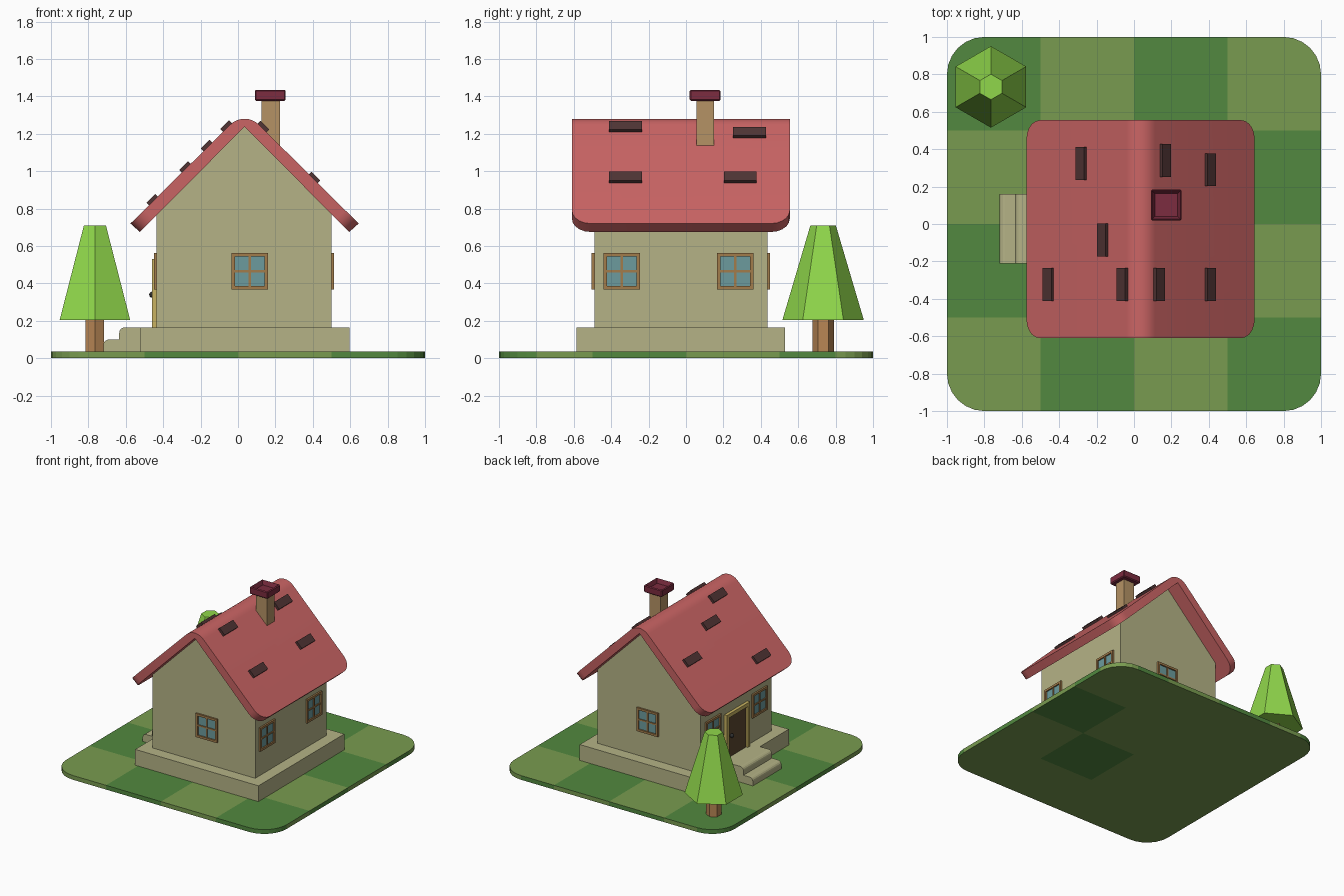
import bpy, bmesh
from math import sin, cos, pi, radians
from mathutils import Matrix, Vector

if "Cube" in bpy.data.objects:
    bpy.data.objects.remove(bpy.data.objects["Cube"])

COLORS = {
    "grass_light": (.19, .33, .08), "grass_dark": (.085, .25, .05), "plaster": (.46, .45, .24),
    "roof_red": (.60, .13, .13), "shingle": (.08, .035, .035), "brick": (.46, .29, .13),
    "cap": (.20, .025, .05), "bark": (.48, .24, .09), "leaf": (.28, .68, .07),
    "door_brown": (.11, .065, .03), "door_trim": (.58, .45, .12), "iron": (.03, .03, .03),
    "glass": (.15, .33, .34), "window_wood": (.36, .20, .07)}
MATS = {}
for key, c in COLORS.items():
    MATS[key] = bpy.data.materials.new(key)
    MATS[key].diffuse_color = (*c, 1)

CX, CY, G = .035, -.027, .035      # house centre and ground height


def finish(name, bm, *mats):
    bmesh.ops.recalc_face_normals(bm, faces=bm.faces)
    me = bpy.data.meshes.new(name)
    bm.to_mesh(me)
    bm.free()
    ob = bpy.data.objects.new(name, me)
    bpy.context.collection.objects.link(ob)
    for m in mats:
        me.materials.append(MATS[m])
    return ob


def add_box(bm, lo, hi, mat=0):
    lo, hi = Vector(lo), Vector(hi)
    m = Matrix.Translation((lo + hi) / 2) @ Matrix.Diagonal((*(hi - lo), 1))
    verts = bmesh.ops.create_cube(bm, size=1, matrix=m)["verts"]
    for f in {f for v in verts for f in v.link_faces}:
        f.material_index = mat


def box(name, lo, hi, mat):
    bm = bmesh.new()
    add_box(bm, lo, hi)
    return finish(name, bm, mat)


def arc(cx, cy, r, a0, a1, n):
    angles = [radians(a0 + (a1 - a0) * i / n) for i in range(n + 1)]
    return [(cx + r * cos(a), cy + r * sin(a)) for a in angles]


def extrude(points, vec):
    bm = bmesh.new()
    f = bm.faces.new([bm.verts.new(p) for p in points])
    new = bmesh.ops.extrude_face_region(bm, geom=[f], use_keep_orig=True)["geom"]
    bmesh.ops.translate(bm, vec=vec, verts=[g for g in new if isinstance(g, bmesh.types.BMVert)])
    return bm


def extrude_y(profile, y0, y1):
    return extrude([(x, y0, z) for x, z in profile], (0, y1 - y0, 0))


# Checkered lawn with rounded corners
outline = [p for k, (sx, sy) in enumerate([(1, 1), (-1, 1), (-1, -1), (1, -1)])
           for p in arc(.8 * sx, .8 * sy, .2, 90 * k, 90 * k + 90, 6)]
bm = extrude([(x, y, 0) for x, y in outline], (0, 0, G))
for axis in ((1, 0, 0), (0, 1, 0)):
    for d in (-.5, 0, .5):
        bmesh.ops.bisect_plane(bm, geom=bm.verts[:] + bm.edges[:] + bm.faces[:],
                               plane_co=Vector(axis) * d, plane_no=axis)
bm.normal_update()
for f in bm.faces:
    c = f.calc_center_median()
    i, j = int((c.x + 1) // .5), int((c.y + 1) // .5)
    below = c.z < .001
    f.material_index = (i, j) in ((3, 2), (2, 1)) if below else (i + j) % 2
finish("lawn", bm, "grass_light", "grass_dark")

# Foundation and gabled walls
box("foundation", (-.525, -.585, G), (.595, .53, .165), "plaster")
wall = [(-.435, .165), (.5, .165), (.5, .775), (CX, 1.245), (-.435, .775)]
finish("walls", extrude_y(wall, -.49, .435), "plaster")

# Front steps with rounded nosings
for name, x, top in (("lower_step", -.72, .10), ("upper_step", -.635, .165)):
    prof = [(-.525, G), (-.525, top)] + arc(x + .03, top - .03, .03, 90, 180, 4) + [(x, G)]
    finish(name, extrude_y(prof, -.21, .16), "plaster")

# Roof sheet: rounded ridge, rounded eave corners
r = .11
prof = [(CX - .61, .72)] + arc(CX, 1.28 - r, r, 135, 45, 8) + \
       [(CX + .61, .72), (CX + .56, .675), (CX, 1.237), (CX - .56, .675)]
bm = extrude_y(prof, -.61, .555)
corners = [e for e in bm.edges if all(v.co.z < .73 for v in e.verts)
           and abs(e.verts[0].co.y - e.verts[1].co.y) < .01]
bmesh.ops.bevel(bm, geom=corners, offset=.1, segments=5, profile=.5, affect='EDGES')
roof = finish("roof", bm, "roof_red")
bpy.context.view_layer.objects.active = roof
roof.select_set(True)
bpy.ops.object.shade_smooth_by_angle(angle=radians(30))

# Loose shingles lying on the slopes: (x, y)
for n, (x, y) in enumerate([(-.28, .323), (.165, .34), (.405, .29), (-.165, -.085), (-.455, -.323),
                            (-.06, -.323), (.133, -.323), (.405, -.323)]):
    ob = box(f"shingle_{n + 1}", (-.033, -.088, -.015), (.033, .088, .015), "shingle")
    side = 1 if x > CX else -1
    ob.location = (x, y, 1.333 - abs(x - CX))
    ob.rotation_euler.y = side * pi / 4

# Chimney and hollow cap
box("chimney", (.125, .055, 1.05), (.225, .15, 1.38), "brick")
bm = bmesh.new()
add_box(bm, (.09, .02, 1.375), (.255, .185, 1.435))
bmesh.ops.bevel(bm, geom=[e for e in bm.edges], offset=.007, segments=1, affect='EDGES')
bm.normal_update()
top = max(bm.faces, key=lambda f: f.calc_center_median().z)
bmesh.ops.inset_region(bm, faces=[top], thickness=.02)
bmesh.ops.translate(bm, vec=(0, 0, -.035), verts=top.verts[:])
finish("chimney_cap", bm, "cap")


# Four-pane windows, modelled facing -y and turned to each wall
def window(name, x, y, turn):
    bm = bmesh.new()
    h, b = .097, .018
    add_box(bm, (-h + .01, -.003, -h + .01), (h - .01, .01, h - .01), 1)
    for s in (-1, 1):
        a, c = sorted((s * h, s * (h - b)))
        add_box(bm, (a, -.014, -h), (c, .01, h))
        add_box(bm, (-h + b, -.014, a), (h - b, .01, c))
    add_box(bm, (-.006, -.010, -h + b), (.006, .01, h - b))
    add_box(bm, (-h + b, -.010, -.006), (h - b, .01, .006))
    ob = finish(name, bm, "window_wood", "glass")
    ob.location = (x, y, .465)
    ob.rotation_euler.z = radians(turn)


window("window_front", .063, -.49, 0)
window("window_back", .04, .435, 180)
for n, y in enumerate((-.343, .263)):
    window(f"window_right_{n + 1}", .5, y, 90)
for n, y in enumerate((-.325, .275)):
    window(f"window_left_{n + 1}", -.435, y, -90)

# Door with trim and knob
box("door", (-.445, -.15, .165), (-.43, .1, .51), "door_brown")
bm = bmesh.new()
add_box(bm, (-.46, -.175, .165), (-.43, -.145, .53))
add_box(bm, (-.46, .095, .165), (-.43, .125, .53))
add_box(bm, (-.46, -.145, .50), (-.43, .095, .53))
finish("door_frame", bm, "door_trim")
bm = bmesh.new()
bmesh.ops.create_uvsphere(bm, u_segments=10, v_segments=6, radius=.016,
                          matrix=Matrix.Translation((-.46, .06, .34)))
finish("door_knob", bm, "iron")

# Six-sided tree
for name, r1, r2, z0, z1, mat in (("tree_trunk", .057, .057, G, .22, "bark"),
                                  ("tree_crown", .218, .068, .203, .71, "leaf")):
    bm = bmesh.new()
    bmesh.ops.create_cone(bm, cap_ends=True, segments=6, radius1=r1, radius2=r2, depth=z1 - z0,
                          matrix=Matrix.Translation((-.765, .733, (z0 + z1) / 2)))
    finish(name, bm, mat)

for m in bpy.data.materials:
    if m.users and not m.is_grease_pencil:
        m.use_nodes = True
        m.node_tree.nodes["Principled BSDF"].inputs["Base Color"].default_value = m.diffuse_color
